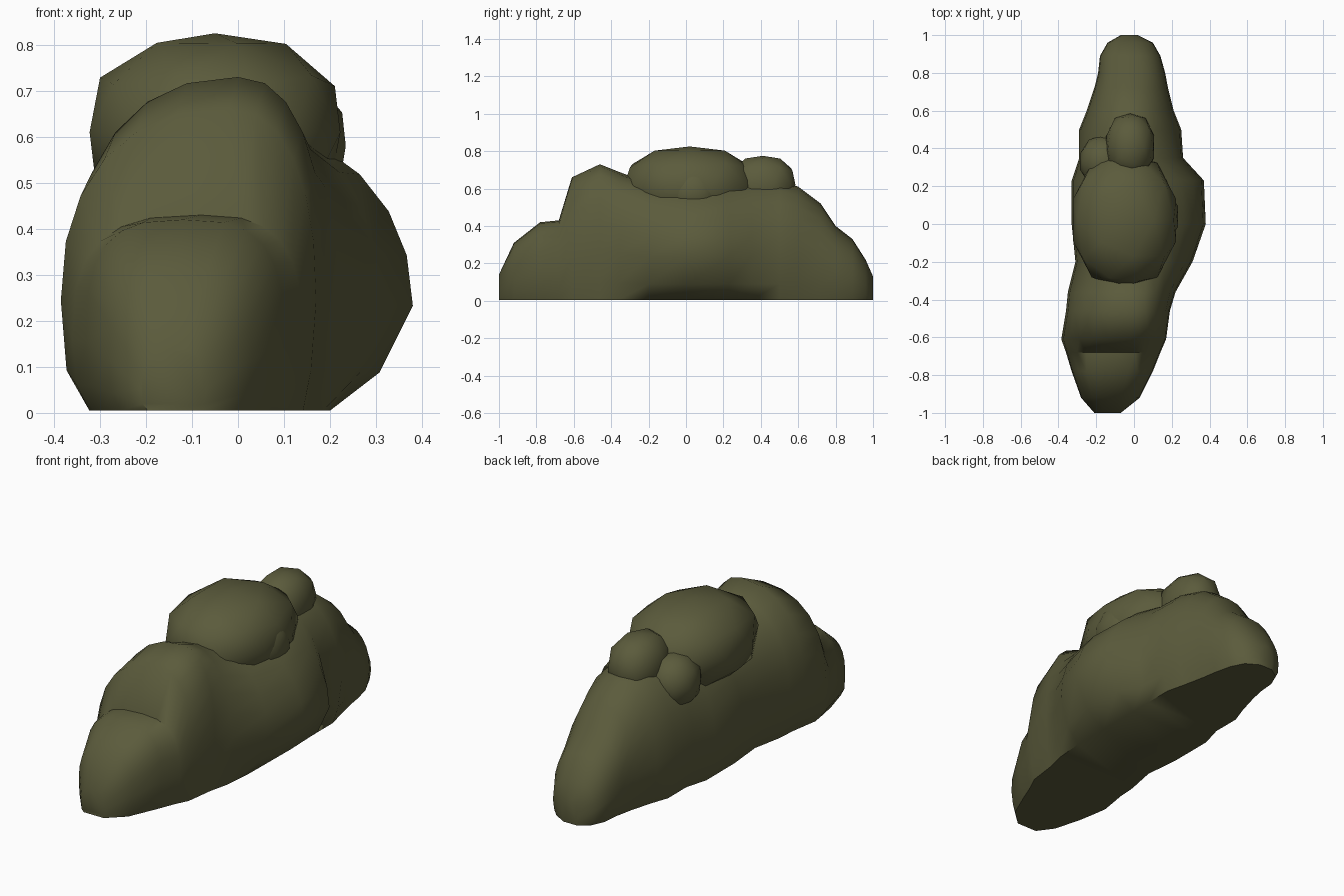
import bpy, bmesh, math
from mathutils import Vector

cube = bpy.data.objects.get("Cube")
if cube:
    bpy.data.objects.remove(cube, do_unlink=True)

leaf = bpy.data.materials.new("olive_foliage")
leaf.use_nodes = True
OLIVE = (0.105, 0.105, 0.045, 1)
leaf.diffuse_color = OLIVE
bsdf = leaf.node_tree.nodes["Principled BSDF"]
bsdf.inputs["Base Color"].default_value = OLIVE
bsdf.inputs["Roughness"].default_value = 0.9


def spow(v, p):
    return math.copysign(abs(v) ** p, v)


def finish(bm, name):
    bmesh.ops.recalc_face_normals(bm, faces=bm.faces)
    mesh = bpy.data.meshes.new(name)
    bm.to_mesh(mesh)
    bm.free()
    mesh.materials.append(leaf)
    obj = bpy.data.objects.new(name, mesh)
    bpy.context.collection.objects.link(obj)
    bpy.context.view_layer.objects.active = obj
    obj.select_set(True)
    bpy.ops.object.shade_smooth_by_angle(angle=math.radians(55))
    obj.select_set(False)


def section(y, left, right, peak, top, power):
    """Domed cross-section with an undercut foot."""
    waist = 0.37 * top
    foot_l = peak + (left - peak) * 0.83
    foot_r = min(peak + (right - peak) * 0.85, 0.2)
    pts = [(foot_r, 0.005), (foot_r * 0.4 + right * 0.6, 0.14 * top)]
    steps = 12
    for k in range(steps + 1):
        a = math.pi * k / steps
        c, s = spow(math.cos(a), 2 / power), spow(math.sin(a), 2 / power)
        side = right - peak if c > 0 else peak - left
        pts.append((peak + c * side, waist + s * (top - waist)))
    pts += [(foot_l * 0.2 + left * 0.8, 0.14 * top), (foot_l, 0.005)]
    return [Vector((x, y, z)) for x, z in pts]


# Long hedge body: y, left, right, peak x, top z, boxiness
stations = [
    (-1.0, -0.21, -0.07, -0.13, 0.14, 2.5),
    (-0.92, -0.28, 0.03, -0.13, 0.31, 2.8),
    (-0.78, -0.33, 0.10, -0.12, 0.42, 3.0),
    (-0.68, -0.36, 0.14, -0.08, 0.43, 2.9),
    (-0.61, -0.385, 0.17, -0.02, 0.66, 2.3),
    (-0.46, -0.36, 0.19, 0.00, 0.73, 2.3),
    (-0.36, -0.35, 0.22, -0.01, 0.69, 2.2),
    (-0.20, -0.31, 0.31, -0.02, 0.63, 2.2),
    (0.00, -0.33, 0.38, -0.03, 0.63, 2.1),
    (0.23, -0.33, 0.37, -0.03, 0.64, 2.0),
    (0.35, -0.29, 0.26, -0.03, 0.64, 2.1),
    (0.50, -0.29, 0.25, -0.03, 0.64, 2.1),
    (0.60, -0.25, 0.21, -0.02, 0.61, 2.1),
    (0.72, -0.21, 0.18, -0.02, 0.52, 2.2),
    (0.80, -0.19, 0.165, -0.02, 0.40, 2.3),
    (0.89, -0.18, 0.14, -0.02, 0.33, 2.3),
    (0.96, -0.14, 0.10, -0.03, 0.22, 2.3),
    (1.0, -0.07, 0.02, -0.03, 0.13, 2.2),
]
bm = bmesh.new()
rings = [[bm.verts.new(p) for p in section(*s)] for s in stations]
for a, b in zip(rings, rings[1:]):
    for i in range(len(a)):
        j = (i + 1) % len(a)
        bm.faces.new((a[i], a[j], b[j], b[i]))
bm.faces.new(rings[0])
bm.faces.new(rings[-1])
finish(bm, "hedge_body")


def lump(name, centre, radii, power):
    """Rounded clump of foliage, slightly boxier than a ball."""
    bm = bmesh.new()
    bmesh.ops.create_icosphere(bm, subdivisions=2, radius=1)
    for v in bm.verts:
        n = v.co.normalized()
        n /= sum(abs(c) ** power for c in n) ** (1 / power)
        v.co = Vector(centre) + Vector(c * r for c, r in zip(n, radii))
    finish(bm, name)


lump("crown", (-0.05, 0.02, 0.61), (0.28, 0.355, 0.215), 2.4)
lump("back_knob", (-0.02, 0.41, 0.62), (0.13, 0.175, 0.155), 2.5)
lump("crown_side_clump", (0.08, 0.04, 0.58), (0.16, 0.17, 0.16), 2.2)
lump("back_left_clump", (-0.16, 0.33, 0.54), (0.13, 0.14, 0.14), 2.2)
